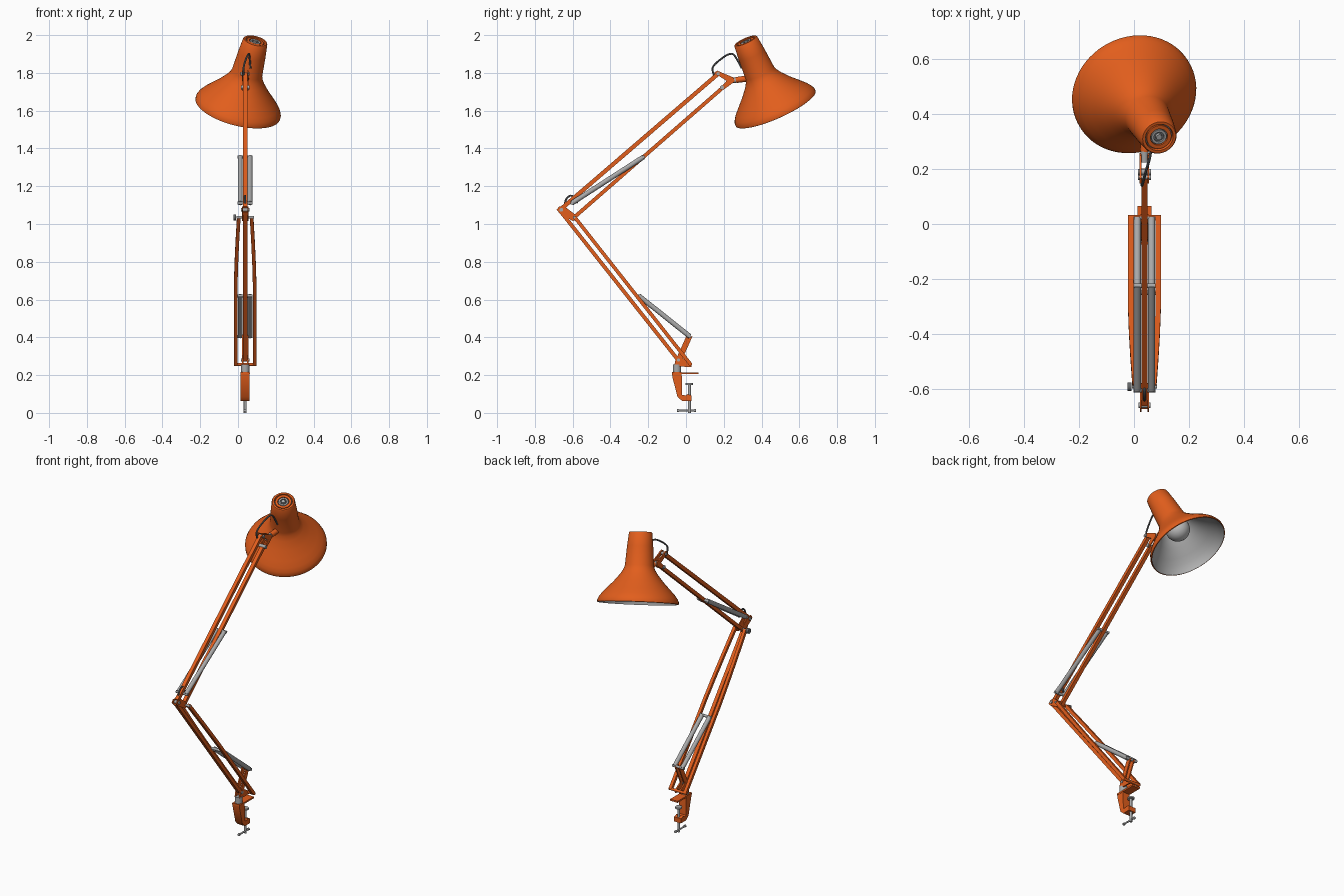
import bpy, bmesh, math
from mathutils import Vector

if "Cube" in bpy.data.objects:
    bpy.data.objects.remove(bpy.data.objects["Cube"])

CX = 0.038  # centre plane of the arm


def material(name, rgb):
    m = bpy.data.materials.new(name)
    m.diffuse_color = (*rgb, 1)
    m.use_nodes = True
    m.node_tree.nodes["Principled BSDF"].inputs["Base Color"].default_value = m.diffuse_color
    return m


ORANGE = material("orange enamel", (0.76, 0.112, 0.012))
STEEL = material("steel", (0.40, 0.40, 0.40))
DARK = material("dark steel", (0.13, 0.135, 0.14))
LINING = material("shade lining", (0.45, 0.45, 0.45))
BULB = material("bulb glass", (0.52, 0.52, 0.52))


def finish(name, bm, mat):
    bmesh.ops.recalc_face_normals(bm, faces=bm.faces)
    me = bpy.data.meshes.new(name)
    bm.to_mesh(me)
    bm.free()
    me.materials.append(mat)
    ob = bpy.data.objects.new(name, me)
    bpy.context.collection.objects.link(ob)
    bpy.ops.object.select_all(action='DESELECT')
    ob.select_set(True)
    bpy.context.view_layer.objects.active = ob
    bpy.ops.object.shade_smooth_by_angle(angle=math.radians(35))
    return ob


def sweep(name, path, section, mat):
    """Sweep a closed section (side, up) along a path of points."""
    pts = [Vector(p) for p in path]
    bm = bmesh.new()
    rings = []
    for i, p in enumerate(pts):
        t = (pts[min(i + 1, len(pts) - 1)] - pts[max(i - 1, 0)]).normalized()
        ref = Vector((0, 0, 1)) if abs(t.x) > 0.9 else Vector((1, 0, 0))
        side = (ref - t * ref.dot(t)).normalized()
        up = t.cross(side)
        rings.append([bm.verts.new(p + side * a + up * b) for a, b in section])
    n = len(section)
    for r, s in zip(rings, rings[1:]):
        for k in range(n):
            bm.faces.new((r[k], r[(k + 1) % n], s[(k + 1) % n], s[k]))
    bm.faces.new(rings[0])
    bm.faces.new(rings[-1])
    return finish(name, bm, mat)


def bar(name, path, w, h, mat=ORANGE):
    w, h = w / 2, h / 2
    return sweep(name, path, [(-w, -h), (w, -h), (w, h), (-w, h)], mat)


def rod(name, path, r, mat, n=16):
    ring = [(r * math.cos(2 * math.pi * k / n), r * math.sin(2 * math.pi * k / n)) for k in range(n)]
    return sweep(name, path, ring, mat)


def axle(name, y, z, half, r, mat, x=CX):
    return rod(name, [(x - half, y, z), (x + half, y, z)], r, mat)


def plate(name, yz, x, width, mat=ORANGE):
    """Side profile extruded across x."""
    bm = bmesh.new()
    f = bm.faces.new([bm.verts.new((x - width / 2, y, z)) for y, z in yz])
    new = bmesh.ops.extrude_face_region(bm, geom=[f])["geom"]
    bmesh.ops.translate(bm, vec=(width, 0, 0), verts=[v for v in new if isinstance(v, bmesh.types.BMVert)])
    return finish(name, bm, mat)


def lathe(name, profile, origin, axis, mat, n=64):
    """Spin (radius, distance) points about an axis; radius 0 closes the end."""
    rot = Vector((0, 0, 1)).rotation_difference(Vector(axis))
    bm = bmesh.new()
    rings = []
    for r, t in profile:
        count = 1 if r == 0 else n
        rings.append([bm.verts.new(Vector(origin) + rot @ Vector(
            (r * math.cos(2 * math.pi * k / n), r * math.sin(2 * math.pi * k / n), t))) for k in range(count)])
    for a, b in zip(rings, rings[1:]):
        for k in range(n):
            j = (k + 1) % n
            quad = [a[k % len(a)], a[j % len(a)], b[j % len(b)], b[k % len(b)]]
            bm.faces.new(list(dict.fromkeys(quad)))
    return finish(name, bm, mat)


def arc_path(points, steps=6):
    """Smooth curve through points."""
    p = [Vector(q) for q in points]
    p = [p[0] * 2 - p[1]] + p + [p[-1] * 2 - p[-2]]
    out = []
    for i in range(1, len(p) - 2):
        a, b, c, d = p[i - 1:i + 3]
        for s in range(steps):
            t = s / steps
            out.append(0.5 * (2 * b + (c - a) * t + (2 * a - 5 * b + 4 * c - d) * t * t
                              + (3 * b - a - 3 * c + d) * t ** 3))
    return out + [p[-2]]


# Lamp shade, spun from the top cap down to the open rim
TOP = Vector((0.092, 0.315, 1.97))
RIM = Vector((-0.001, 0.475, 1.611))
AXIS = (RIM - TOP).normalized()
lathe("shade", [(0.050, 0.012), (0.052, 0.0), (0.062, 0.0), (0.066, 0.005), (0.074, 0.08), (0.082, 0.19),
                (0.089, 0.212), (0.105, 0.238), (0.14, 0.281), (0.181, 0.324), (0.208, 0.353), (0.223, 0.373),
                (0.231, 0.391), (0.231, 0.403), (0.226, 0.405)], TOP, AXIS, ORANGE)
lathe("shade_lining", [(0.226, 0.405), (0.222, 0.390), (0.202, 0.357), (0.175, 0.328), (0.133, 0.285),
                       (0.099, 0.243), (0.083, 0.215), (0.076, 0.19), (0.066, 0.08), (0, 0.08)],
      TOP, AXIS, LINING)
lathe("bulb", [(0, 0.13), (0.03, 0.13), (0.036, 0.18)] +
      [(0.07 * math.sin(a), 0.265 - 0.07 * math.cos(a)) for a in [0.7 + i * (math.pi - 0.7) / 12 for i in range(12)]]
      + [(0, 0.335)], TOP, AXIS, BULB, 32)

# Vented cap: recessed floor, orange ring and steel switch
lathe("cap_floor", [(0.052, 0.012), (0, 0.012)], TOP, AXIS, DARK)
lathe("cap_ring", [(0.032, 0.012), (0.032, 0.003), (0.046, 0.003), (0.046, 0.012)], TOP, AXIS, ORANGE)
lathe("cap_switch_collar", [(0.019, 0.012), (0.019, 0.004), (0.028, 0.004), (0.028, 0.012)], TOP, AXIS, STEEL, 32)
lathe("cap_switch", [(0.012, 0.012), (0.011, 0.0), (0, -0.001)], TOP, AXIS, STEEL, 24)

# Upper arm
bar("upper_arm_top_bar", [(CX, -0.655, 1.085), (CX, 0.17, 1.795)], 0.022, 0.022)
bar("upper_arm_bottom_bar", [(CX, -0.598, 1.03), (CX, 0.195, 1.722)], 0.022, 0.020)

# Lower arm: a single rear bar and a pair of bowed front bars
bar("lower_arm_rear_bar", [(CX, -0.665, 1.068), (CX, -0.042, 0.28)], 0.022, 0.020)
for side, s in (("left", -1), ("right", 1)):
    path = [(CX + s * off, 0.024 - 0.614 * f, 0.257 + 0.78 * f)
            for f, off in ((0, 0.050), (0.55, 0.050), (0.68, 0.047), (0.82, 0.042), (1, 0.034))]
    bar("lower_arm_" + side + "_bar", path, 0.019, 0.019)

# Elbow
for s in (-1, 1):
    plate("elbow_plate", [(-0.685, 1.075), (-0.672, 1.092), (-0.64, 1.090), (-0.58, 1.045), (-0.578, 1.022),
                          (-0.60, 1.016), (-0.67, 1.058)], CX + s * 0.014, 0.006)
axle("elbow_rear_pin", -0.66, 1.075, 0.022, 0.010, STEEL)
axle("elbow_front_axle", -0.592, 1.035, 0.046, 0.007, STEEL)
axle("elbow_knob", -0.592, 1.035, 0.007, 0.016, DARK, x=-0.017)

# Paired tension springs with cross pins
for part, a, b in (("upper", (-0.605, 1.11), (-0.225, 1.355)), ("lower", (0.02, 0.405), (-0.25, 0.62))):
    a, b = Vector((CX, *a)), Vector((CX, *b))
    for s in (-1, 1):
        off = Vector((s * 0.026, 0, 0))
        rod(part + "_spring", [a + off, b + off], 0.013, STEEL)
    for p in (a, b):
        axle(part + "_spring_pin", p.y, p.z, 0.040, 0.008, STEEL)

# Head bracket and swivel
for s in (-1, 1):
    plate("head_bracket", [(0.148, 1.80), (0.165, 1.812), (0.25, 1.776), (0.258, 1.757), (0.245, 1.745),
                           (0.195, 1.708), (0.178, 1.718), (0.215, 1.758)], CX + s * 0.014, 0.007)
axle("head_top_pin", 0.17, 1.795, 0.024, 0.009, STEEL)
axle("head_bottom_pin", 0.19, 1.722, 0.023, 0.011, STEEL)
rod("head_swivel", [(CX, 0.225, 1.757), (CX, 0.275, 1.763)], 0.014, STEEL)
rod("head_stem", [(CX, 0.265, 1.762), (0.045, 0.36, 1.775)], 0.016, ORANGE)

# Cables
rod("head_cable", arc_path([(CX - 0.010, 0.15, 1.78), (CX - 0.008, 0.142, 1.83), (CX + 0.005, 0.19, 1.877),
                            (0.055, 0.232, 1.90), (0.060, 0.258, 1.89), (0.066, 0.295, 1.825)]), 0.005, DARK, 8)
rod("elbow_cable", arc_path([(CX, -0.645, 1.08), (CX, -0.635, 1.13), (CX, -0.61, 1.15),
                             (CX, -0.585, 1.135), (CX, -0.575, 1.11)]), 0.005, DARK, 8)

# Foot bracket carrying the arm and the spring post
for s in (-1, 1):
    bar("spring_post", [(CX + s * 0.013, 0.02, 0.41), (CX + s * 0.013, -0.045, 0.265)], 0.007, 0.030)
    plate("foot_bracket", [(-0.062, 0.25), (-0.055, 0.285), (-0.03, 0.298), (0.03, 0.262), (0.03, 0.243),
                           (-0.03, 0.245)], CX + s * 0.014, 0.008)
axle("foot_rear_pin", -0.04, 0.28, 0.022, 0.009, STEEL)
axle("foot_axle", 0.024, 0.257, 0.060, 0.008, ORANGE)
rod("foot_pivot", [(CX, -0.048, 0.205), (CX, -0.048, 0.255)], 0.022, STEEL, 24)

# Table clamp
plate("clamp_body", [(-0.075, 0.216), (-0.025, 0.216), (-0.022, 0.19), (-0.02, 0.095), (0.0, 0.092), (0.005, 0.10),
                     (0.03, 0.092), (0.03, 0.063), (-0.02, 0.063), (-0.045, 0.085), (-0.072, 0.19)], CX, 0.048)
plate("clamp_top_plate", [(-0.075, 0.205), (0.065, 0.205), (0.065, 0.215), (-0.075, 0.215)], CX, 0.052)
rod("clamp_screw", [(CX, 0.018, 0.0), (CX, 0.018, 0.15)], 0.008, STEEL)
rod("clamp_pad", [(CX, 0.018, 0.148), (CX, 0.018, 0.157)], 0.020, STEEL, 24)
rod("clamp_handle", [(CX, -0.043, 0.012), (CX, 0.047, 0.012)], 0.005, STEEL)
for y in (-0.043, 0.047):
    rod("handle_tip", [(CX, y - 0.005, 0.012), (CX, y + 0.005, 0.012)], 0.008, STEEL)
